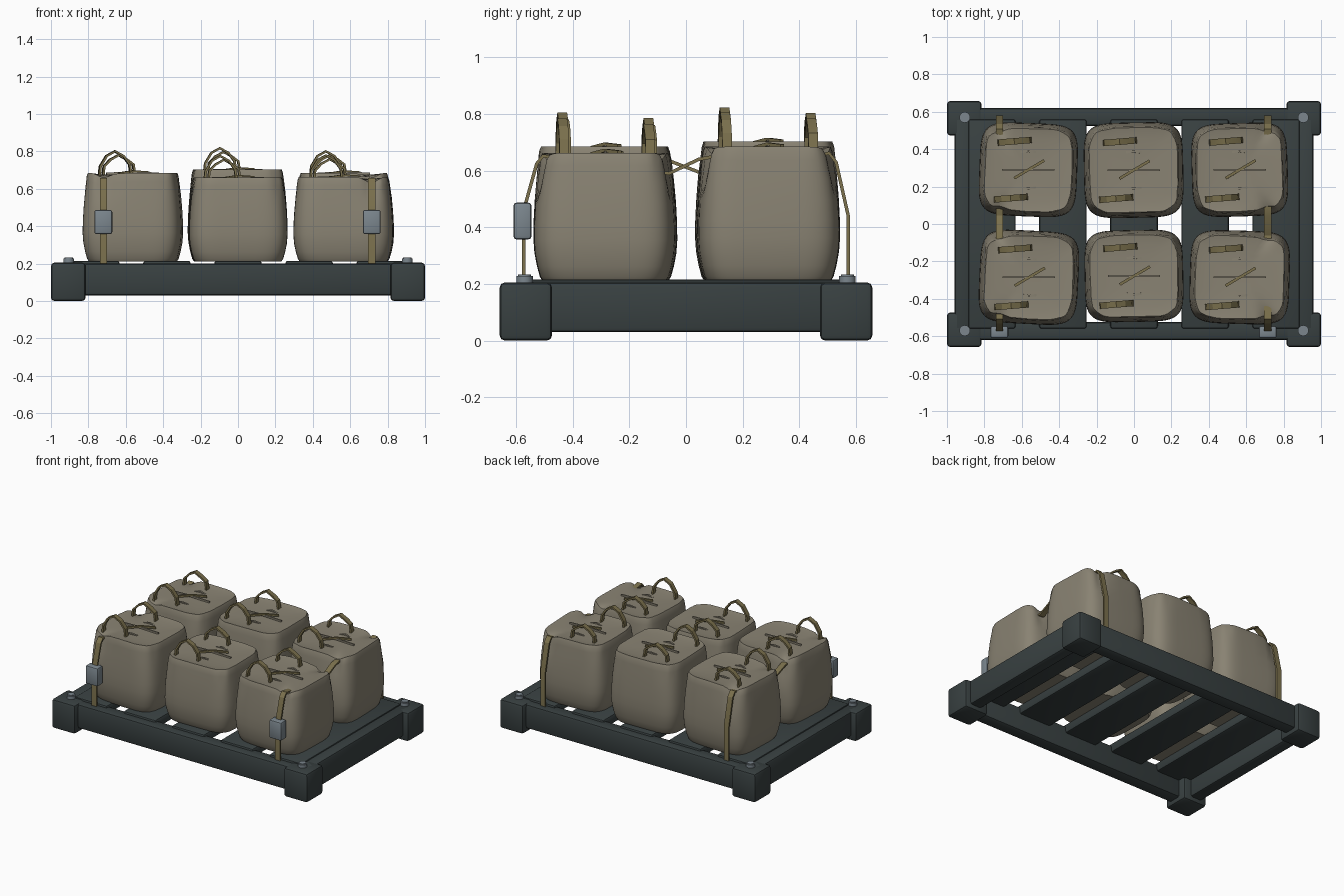
import bpy, bmesh, math, random
from mathutils import Vector

if "Cube" in bpy.data.objects:
    bpy.data.objects.remove(bpy.data.objects["Cube"])
random.seed(4)

def mat(name, c):
    m = bpy.data.materials.new(name)
    m.diffuse_color = (*c, 1)
    m.use_nodes = True
    m.node_tree.nodes["Principled BSDF"].inputs["Base Color"].default_value = m.diffuse_color
    return m

FRAME = mat("dark frame", (0.040, 0.052, 0.053))
CLOTH = mat("sack cloth", (0.25, 0.225, 0.17))
WEB = mat("olive webbing", (0.20, 0.165, 0.075))
METAL = mat("grey metal", (0.20, 0.24, 0.27))

def finish(name, bm, m, angle=35):
    bmesh.ops.recalc_face_normals(bm, faces=bm.faces[:])
    me = bpy.data.meshes.new(name)
    bm.to_mesh(me)
    bm.free()
    me.materials.append(m)
    o = bpy.data.objects.new(name, me)
    bpy.context.collection.objects.link(o)
    bpy.context.view_layer.objects.active = o
    o.select_set(True)
    bpy.ops.object.shade_smooth_by_angle(angle=math.radians(angle))
    o.select_set(False)
    return o

def box(name, x, y, z, m, bev=0.015):
    """Bevelled box from (min, max) ranges."""
    bm = bmesh.new()
    bmesh.ops.create_cube(bm, size=1)
    for v in bm.verts:
        v.co = [(r[0] + r[1]) / 2 + c * (r[1] - r[0]) for r, c in zip((x, y, z), v.co)]
    bmesh.ops.bevel(bm, geom=bm.edges[:], offset=bev, segments=2, profile=0.5, affect='EDGES')
    return finish(name, bm, m)

def ribbon(name, pts, side, width, thick, m):
    """Flat band along pts; side is the width direction."""
    bm = bmesh.new()
    pts = [Vector(p) for p in pts]
    side = Vector(side).normalized()
    prev = None
    for i, p in enumerate(pts):
        t = (pts[min(i + 1, len(pts) - 1)] - pts[max(i - 1, 0)]).normalized()
        n = t.cross(side).normalized()
        ring = [bm.verts.new(p + side * a * width / 2 + n * b * thick / 2)
                for a, b in ((-1, -1), (1, -1), (1, 1), (-1, 1))]
        if prev:
            for k in range(4):
                bm.faces.new((prev[k], prev[(k + 1) % 4], ring[(k + 1) % 4], ring[k]))
        else:
            bm.faces.new(ring)
        prev = ring
    bm.faces.new(prev)
    return finish(name, bm, m, 20)

# Pallet frame: rails, corner blocks, bolts, slats
for s in (-1, 1):
    box("long_rail", (-0.9, 0.9), sorted((s * 0.525, s * 0.62)), (0.03, 0.2), FRAME)
    box("end_rail", sorted((s * 0.87, s * 0.96)), (-0.57, 0.57), (0.03, 0.205), FRAME)
    for t in (-1, 1):
        box("corner_block", sorted((s * 0.815, s)), sorted((t * 0.473, t * 0.658)), (0, 0.205), FRAME, 0.018)
        bm = bmesh.new()
        bmesh.ops.create_cone(bm, cap_ends=True, segments=16, radius1=0.029, radius2=0.029, depth=0.04)
        top = [e for e in bm.edges if all(v.co.z > 0 for v in e.verts)]
        bmesh.ops.bevel(bm, geom=top, offset=0.006, segments=2, affect='EDGES')
        bmesh.ops.translate(bm, verts=bm.verts[:], vec=(s * 0.905, t * 0.57, 0.213))
        finish("corner_bolt", bm, METAL)
for i in range(-2, 3):
    box("deck_slat", (i * 0.38 - 0.127, i * 0.38 + 0.127), (-0.56, 0.56), (0.15, 0.215), FRAME, 0.014)

STRAPS = (-0.72, 0.715)

def outline(a, hx, hy):
    """Rounded-square cross-section."""
    c, s, e = math.cos(a), math.sin(a), 0.42
    return (hx * math.copysign(abs(c) ** e, c), hy * math.copysign(abs(s) ** e, s))

# (radius factor, height: fraction of bag height)
PROFILE = ((0.80, 0), (0.875, 0), (0.91, 0.03), (0.95, 0.11), (0.985, 0.21), (1, 0.32), (0.995, 0.45),
           (0.98, 0.6), (0.955, 0.76), (0.925, 0.90), (0.91, 0.965), (0.885, 1), (0.84, 0.995),
           (0.68, 0.985), (0.48, 0.98), (0.25, 0.975))

def bag(cx, cy, hx, hy, top, rot):
    bm = bmesh.new()
    N, base, rings = 64, 0.212, []
    for j, (f, h) in enumerate(PROFILE):
        ring = []
        for i in range(N):
            a = 2 * math.pi * i / N
            x, y = outline(a, hx * f, hy * f)
            if 8 < j < 13:                       # uneven sewn rim
                w = 1 + 0.007 * math.sin(9 * a + cx * 7) + random.uniform(-0.004, 0.004)
                x, y = x * w, y * w
            z = base + h * (top - base)
            c, s = math.cos(rot), math.sin(rot)
            x, y = cx + x * c - y * s, cy + x * s + y * c
            for sx in STRAPS:                    # dent where the strap bites in
                d = math.exp(-((x - sx) / 0.045) ** 2)
                d *= min(1, abs(y - cy) / hy) ** 4 * max(0, h - 0.6) / 0.4
                z -= 0.055 * d
                y -= 0.03 * d * (1 if y > cy else -1)
            ring.append(bm.verts.new((x, y, z)))
        if rings:
            p = rings[-1]
            for i in range(N):
                k = (i + 1) % N
                bm.faces.new((p[i], p[k], ring[k], ring[i]))
        rings.append(ring)
    bm.faces.new(rings[0])
    bm.faces.new(rings[-1])
    finish("bulk_bag", bm, CLOTH, 40)

# (cx, cy, half x, half y, top z, rotation)
BAGS = ((-0.562, -0.285, 0.265, 0.25, 0.685, -0.05), (0, -0.278, 0.264, 0.246, 0.66, 0.02),
        (0.565, -0.285, 0.267, 0.25, 0.663, -0.03), (-0.565, 0.29, 0.262, 0.25, 0.685, -0.04),
        (-0.002, 0.288, 0.266, 0.255, 0.702, 0.02), (0.565, 0.29, 0.257, 0.25, 0.685, 0.03))
for n, (cx, cy, hx, hy, top, rot) in enumerate(BAGS):
    bag(cx, cy, hx, hy, top, rot)
    # carrying loops
    for s in (-1, 1):
        hz = top + (0.115 if s < 0 else 0.095)
        hx0 = cx - 0.085 + 0.01 * s
        arch = ((-0.085, top - 0.03), (-0.078, top + 0.035), (-0.045, hz - 0.025), (0, hz),
                (0.045, hz - 0.025), (0.078, top + 0.045), (0.088, top - 0.02))
        ribbon("lifting_loop", [(hx0 + x, cy + s * 0.152 + x * 0.08, z) for x, z in arch],
               (-0.08, 1, 0), 0.034, 0.012, WEB)
    # closed mouth seam and tie cord on top
    z = top - 0.004
    ribbon("mouth_seam", [(cx - 0.14, cy, z), (cx, cy, z + 0.004), (cx + 0.14, cy, z)], (0, 1, 0), 0.009, 0.012, CLOTH)
    ribbon("tie_cord", [(cx - 0.075, cy - 0.045, z), (cx, cy, z + 0.012), (cx + 0.085, cy + 0.05, z + 0.006)],
           (-0.5, 0.85, 0), 0.015, 0.012, WEB)
    for s in (-1, 1):
        ribbon("mouth_fold", [(cx - 0.04, cy + s * 0.095, z - 0.01), (cx, cy + s * 0.1, z - 0.003),
                              (cx + 0.04, cy + s * 0.095, z - 0.01)], (0, 1, 0), 0.012, 0.012, CLOTH)

# Tie-down straps with ratchet buckles
for x, (za, zb) in zip(STRAPS, ((0.64, 0.595), (0.595, 0.64))):
    path = ((-0.573, 0.19), (-0.573, 0.46), (-0.527, 0.625), (-0.505, 0.652), (-0.46, 0.645), (-0.1, za),
            (-0.06, za - 0.005), (0.045, zb), (0.1, zb + 0.01), (0.46, 0.65), (0.505, 0.662), (0.53, 0.63),
            (0.573, 0.44), (0.573, 0.19))
    ribbon("tie_down_strap", [(x, y, z) for y, z in path], (1, 0, 0), 0.038, 0.012, WEB)
    box("ratchet_buckle", (x - 0.048, x + 0.048), (-0.61, -0.545), (0.357, 0.487), METAL, 0.012)
